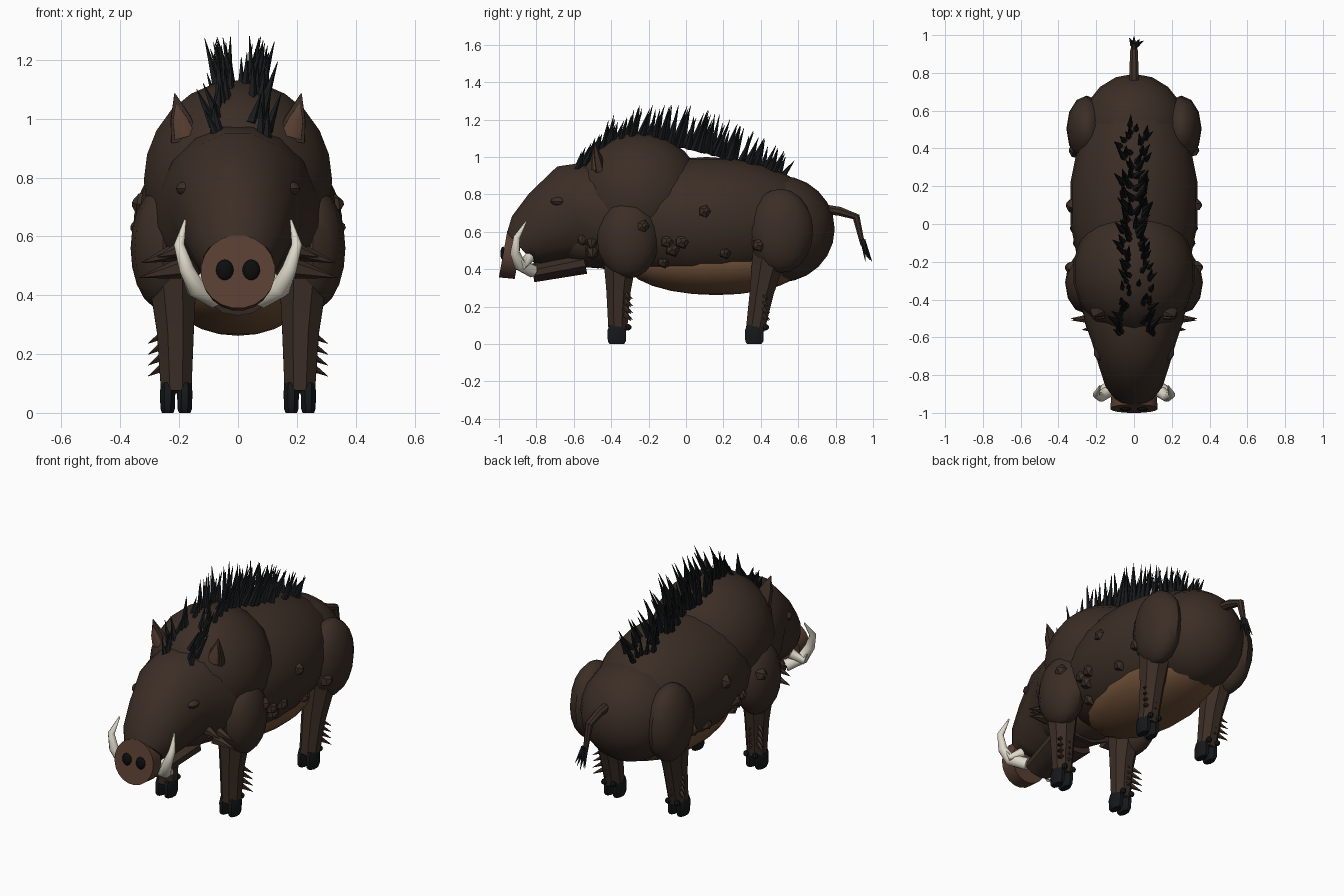
import bpy, bmesh, math, random
from mathutils import Vector as V, Matrix

if "Cube" in bpy.data.objects:
    bpy.data.objects.remove(bpy.data.objects["Cube"])

random.seed(4)

def mat(name, c):
    m = bpy.data.materials.new(name)
    m.diffuse_color = (*c, 1)
    m.use_nodes = True
    m.node_tree.nodes["Principled BSDF"].inputs["Base Color"].default_value = m.diffuse_color
    return m

HIDE = mat("hide", (0.044, 0.027, 0.019))
BELLY = mat("belly_hide", (0.15, 0.075, 0.036))
SKIN = mat("bare_skin", (0.10, 0.050, 0.033))
BLACK = mat("bristle", (0.008, 0.009, 0.010))
DARK = mat("nostril", (0.004, 0.004, 0.004))
IVORY = mat("ivory", (0.72, 0.68, 0.57))

def finish(bm, name, m, angle=40):
    bmesh.ops.recalc_face_normals(bm, faces=bm.faces)
    me = bpy.data.meshes.new(name)
    bm.to_mesh(me)
    bm.free()
    me.materials.append(m)
    ob = bpy.data.objects.new(name, me)
    bpy.context.collection.objects.link(ob)
    bpy.ops.object.select_all(action='DESELECT')
    ob.select_set(True)
    bpy.context.view_layer.objects.active = ob
    if angle:
        bpy.ops.object.shade_smooth_by_angle(angle=math.radians(angle))
    return ob

def ball(bm, c, r, u=18, v=12):
    M = Matrix.Translation(c) @ Matrix.Diagonal((*r, 1))
    bmesh.ops.create_uvsphere(bm, u_segments=u, v_segments=v, radius=1, matrix=M)

def tube(bm, rings, sides=8):
    """Loft elliptical rings (centre, radius across, radius up) along a path."""
    pts = [V(r[0]) for r in rings]
    whole = (pts[-1] - pts[0]).normalized()
    ref = V((0, 1, 0)) if abs(whole.z) > 0.85 else V((0, 0, 1))
    loops = []
    for i, r in enumerate(rings):
        d = (pts[min(i + 1, len(pts) - 1)] - pts[max(i - 1, 0)]).normalized()
        a = d.cross(ref).normalized()
        b = a.cross(d)
        ra, rb = r[1], r[-1]
        loops.append([bm.verts.new(pts[i] + a * ra * math.cos(t) + b * rb * math.sin(t))
                      for t in ((k + 0.5) * math.tau / sides for k in range(sides))])
    for p, q in zip(loops, loops[1:]):
        for k in range(sides):
            n = (k + 1) % sides
            bm.faces.new((p[k], p[n], q[n], q[k]))
    bm.faces.new(loops[0])
    bm.faces.new(loops[-1])

def spike(bm, base, tip, r, sides=5):
    tube(bm, [(base, r), (tip, 0.001)], sides)

def one_ball(name, m, *args, **kw):
    bm = bmesh.new()
    ball(bm, *args, **kw)
    return finish(bm, name, m)

def one_tube(name, m, rings, sides=8, angle=40):
    bm = bmesh.new()
    tube(bm, rings, sides)
    return finish(bm, name, m, angle)

# Torso masses
masses = {
    "body": ((0, 0.11, 0.66), (0.342, 0.62, 0.34)),
    "shoulder_hump": ((0, -0.255, 0.79), (0.325, 0.35, 0.34)),
    "rump": ((0, 0.50, 0.615), (0.28, 0.295, 0.285)),
}
for n, (c, r) in masses.items():
    one_ball(n, HIDE, c, r)
one_ball("belly", BELLY, (0, 0.16, 0.43), (0.25, 0.48, 0.168))

# Head, throat and jaw
one_tube("head", HIDE, [((0, -0.38, 0.68), 0.29, 0.29), ((0, -0.52, 0.70), 0.265, 0.285),
                        ((0, -0.60, 0.70), 0.23, 0.27), ((0, -0.73, 0.625), 0.19, 0.215),
                        ((0, -0.84, 0.555), 0.155, 0.16), ((0, -0.885, 0.515), 0.12, 0.11)], 16, 50)
one_ball("throat", HIDE, (0, -0.47, 0.56), (0.20, 0.24, 0.155))
one_tube("lower_jaw", HIDE, [((0, -0.54, 0.435), 0.14, 0.06), ((0, -0.82, 0.38), 0.09, 0.05)], 10)

# Snout disc and nostrils
one_tube("snout_disc", SKIN, [((0, -0.895, 0.465), 0.12), ((0, -0.978, 0.48), 0.127)], 20)
for s, side in ((1, "left"), (-1, "right")):
    one_ball("nostril_" + side, DARK, (s * 0.045, -0.978, 0.485), (0.03, 0.015, 0.036), u=12, v=8)

    # Eyes, ears, tusks
    one_ball("eyelid_" + side, HIDE, (s * 0.175, -0.68, 0.762), (0.038, 0.045, 0.026), u=10, v=6)
    one_tube("ear_" + side, HIDE, [((s * 0.18, -0.46, 0.93), 0.055, 0.035), ((s * 0.195, -0.475, 1.00), 0.04, 0.025),
                                   ((s * 0.215, -0.49, 1.085), 0.002)], 6)
    one_tube("inner_ear_" + side, SKIN, [((s * 0.18, -0.487, 0.94), 0.04, 0.022),
                                         ((s * 0.198, -0.496, 1.0), 0.026, 0.012),
                                         ((s * 0.211, -0.497, 1.05), 0.002)], 8)
    one_tube("tusk_" + side, IVORY, [((s * 0.08, -0.82, 0.39), 0.036), ((s * 0.145, -0.89, 0.425), 0.034),
                                     ((s * 0.175, -0.915, 0.49), 0.027), ((s * 0.200, -0.905, 0.57), 0.019),
                                     ((s * 0.180, -0.855, 0.655), 0.004)], 8, 50)
    one_tube("upper_tusk_" + side, IVORY, [((s * 0.10, -0.84, 0.46), 0.03), ((s * 0.165, -0.87, 0.42), 0.02),
                                           ((s * 0.175, -0.885, 0.46), 0.006)], 8, 50)
    # Cheek tufts
    bm = bmesh.new()
    for b, t in (((0.20, -0.50, 0.55), (0.33, -0.51, 0.51)), ((0.20, -0.50, 0.49), (0.335, -0.50, 0.46)),
                 ((0.18, -0.55, 0.56), (0.275, -0.56, 0.53))):
        spike(bm, (s * b[0], b[1], b[2]), (s * t[0], t[1], t[2]), 0.035, 6)
    finish(bm, "cheek_tuft_" + side, HIDE, 0)

    # Legs: upper muscle, shank, split hoof, dewclaws, tufts
    for end, y, muscle in (("front", -0.37, ((0.255, -0.31, 0.56), (0.11, 0.165, 0.21))),
                           ("hind", 0.365, ((0.25, 0.505, 0.605), (0.108, 0.175, 0.225)))):
        (mx, my, mz), mr = muscle
        one_ball(f"{end}_thigh_{side}", HIDE, (s * mx, my, mz), mr, u=12, v=10)
        top = 0.09 if end == "hind" else 0.02
        one_tube(f"{end}_leg_{side}", HIDE,
                 [((s * 0.225, y + top, 0.52), 0.095, 0.105), ((s * 0.213, y + top * 0.45, 0.28), 0.068, 0.07),
                  ((s * 0.21, y + 0.005, 0.075), 0.056, 0.054)], 8, 30)
        bm = bmesh.new()
        for dx in (-0.029, 0.029):
            tube(bm, [((s * 0.21 + dx, y + 0.005, 0.095), 0.026, 0.048),
                      ((s * 0.21 + dx, y, 0.07), 0.028, 0.054),
                      ((s * 0.21 + dx, y, 0.015), 0.027, 0.052), ((s * 0.21 + dx, y, 0), 0.021, 0.042)], 8)
            ball(bm, (s * 0.21 + dx, y + 0.062, 0.09), (0.017,) * 3, u=8, v=6)
        finish(bm, f"{end}_hoof_{side}", BLACK, 30)
        bm = bmesh.new()
        for k in range(4):
            z = 0.16 + 0.037 * k
            spike(bm, (s * 0.245, y + 0.04, z), (s * 0.305, y + 0.075, z - 0.035), 0.018)
            spike(bm, (s * 0.21, y + 0.04, z), (s * 0.215, y + 0.085, z - 0.03), 0.018)
        finish(bm, f"{end}_leg_tuft_{side}", HIDE, 0)

    # Warts scattered over the flanks
    bumps = list(masses.values()) + [((0.255, -0.31, 0.56), (0.11, 0.165, 0.21)),
                                     ((0.25, 0.505, 0.605), (0.108, 0.175, 0.225))]
    bm = bmesh.new()
    for y, z in ((0.10, 0.71), (0.21, 0.49), (0.39, 0.53), (-0.23, 0.63), (-0.12, 0.44), (-0.10, 0.55),
                 (-0.07, 0.51), (-0.02, 0.55)):
        x = 0.1
        for (cx, cy, cz), (rx, ry, rz) in bumps:
            q = 1 - ((y - cy) / ry) ** 2 - ((z - cz) / rz) ** 2
            if q > 0:
                x = max(x, cx + rx * math.sqrt(q))
        r = random.uniform(0.036, 0.046)
        tube(bm, [((s * (x - 0.025), y, z), r), ((s * (x + 0.002), y, z), r * 0.85),
                  ((s * (x + 0.018), y + 0.005, z + 0.005), r * 0.3)], 5)
    finish(bm, "flank_warts_" + side, HIDE, 0)

# Double bristle crest along the spine
spine = [(-0.60, 0.91), (-0.50, 1.01), (-0.40, 1.07), (-0.2, 1.10), (0.0, 1.07),
         (0.2, 1.02), (0.35, 0.96), (0.56, 0.89)]
def spine_z(y):
    for (a, za), (b, zb) in zip(spine, spine[1:]):
        if y <= b:
            return za + (zb - za) * (y - a) / (b - a)
    return spine[-1][1]

bm = bmesh.new()
N = 48
for i in range(N):
    for s in (1, -1):
        t = i / (N - 1)
        y = -0.585 + 1.09 * t + random.uniform(-0.012, 0.012)
        h = (0.10 + 0.085 * math.sin(math.pi * t)) * random.uniform(0.7, 1.12)
        x = s * (0.036 + 0.05 * max(0, 0.35 - t) * 2.5) + random.uniform(-0.03, 0.03)
        z = spine_z(y)
        spike(bm, (x, y - 0.01, z - 0.02),
              (x + s * random.uniform(-0.01, 0.06), y + random.uniform(0.02, 0.065), z + h), 0.021)
finish(bm, "bristle_crest", BLACK, 0)

# Tail with tuft
one_tube("tail", HIDE, [((0, 0.75, 0.72), 0.027), ((0, 0.82, 0.71), 0.026), ((0, 0.91, 0.68), 0.022),
                        ((0, 0.945, 0.53), 0.013)], 8)
bm = bmesh.new()
for dx, dy, dz in ((0, 0.045, 0.44), (0.03, 0.03, 0.45), (-0.025, 0.035, 0.45), (0.05, 0.02, 0.46), (0, 0.01, 0.44)):
    spike(bm, (dx * 0.2, 0.945, 0.555), (dx, 0.95 + dy, dz), 0.015)
finish(bm, "tail_tuft", BLACK, 0)
